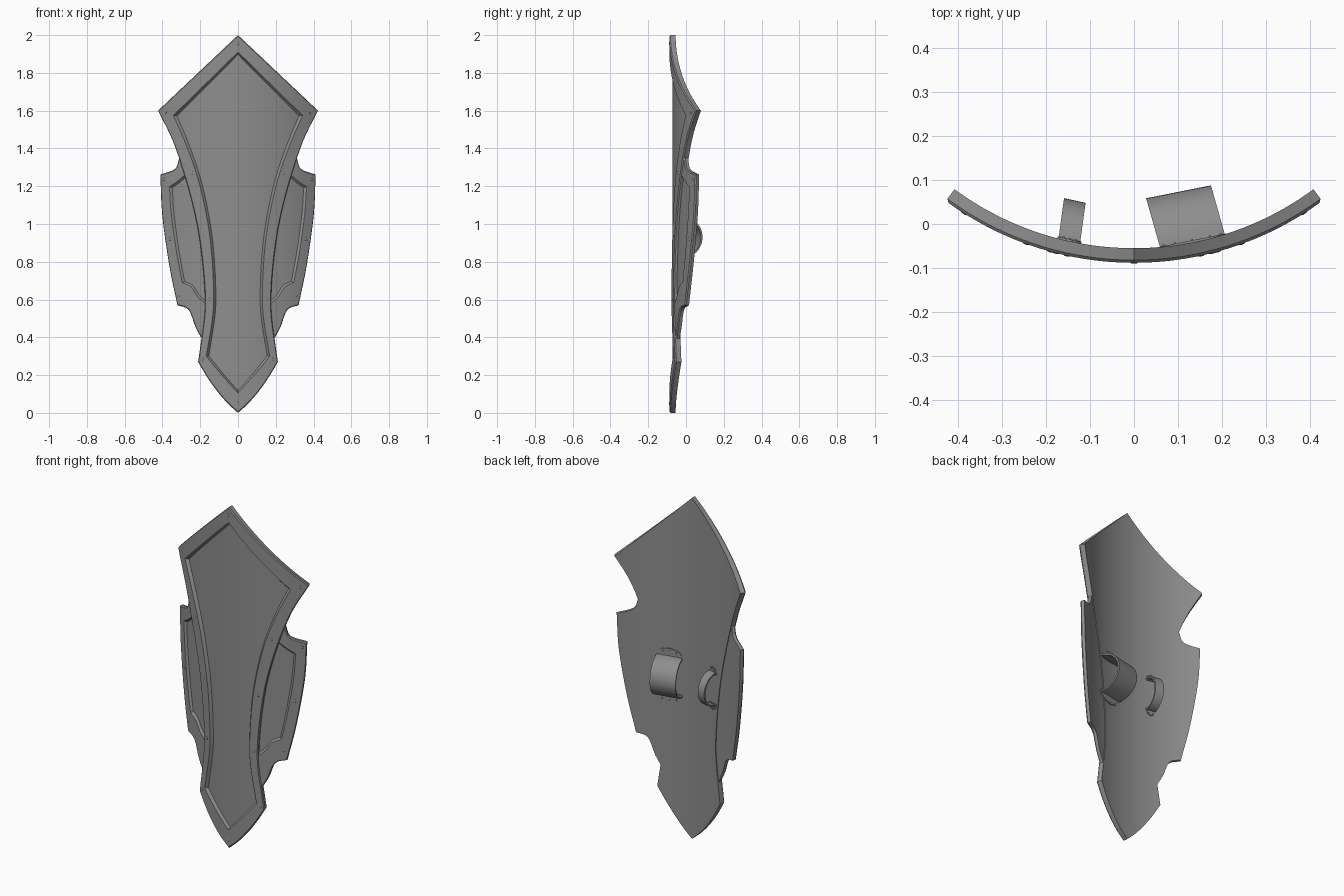
import bpy, bmesh, math
from mathutils import Matrix, Vector

if "Cube" in bpy.data.objects:
    bpy.data.objects.remove(bpy.data.objects["Cube"])

R, YC = 0.72, 0.632          # front radius and axis of the cylindrical bend
BACK = 0.687                 # radius of the rear face

iron = bpy.data.materials.new("dark_iron")
iron.diffuse_color = (0.27, 0.27, 0.27, 1)
iron.use_nodes = True
iron.node_tree.nodes["Principled BSDF"].inputs["Base Color"].default_value = iron.diffuse_color


def bend(x, r, z):
    return Vector((r * x / R, YC - r * math.sqrt(1 - (x / R) ** 2), z))


def spline(p, n=4):
    # Catmull-Rom curve through p, without the last point
    if len(p) == 2:
        return [Vector(p[0])]
    q = [Vector(v) for v in p]
    q = [2 * q[0] - q[1]] + q + [2 * q[-1] - q[-2]]
    out = []
    for i in range(1, len(q) - 2):
        a, b, c, d = q[i - 1:i + 3]
        for k in range(n):
            t = k / n
            out.append(0.5 * (2 * b + (c - a) * t + (2 * a - 5 * b + 4 * c - d) * t * t
                              + (3 * b - a - 3 * c + d) * t ** 3))
    return out


def path(*segs):
    return [v for s in segs for v in spline(s)]


def inset(p, d):
    n = len(p)
    area = sum(p[i].cross(p[(i + 1) % n]) for i in range(n))
    s = d if area > 0 else -d
    out = []
    for i in range(n):
        e1, e2 = (p[i] - p[i - 1]).normalized(), (p[(i + 1) % n] - p[i]).normalized()
        n1, n2 = Vector((-e1.y, e1.x)), Vector((-e2.y, e2.x))
        out.append(p[i] + (n1 + n2) * s / max(1 + n1.dot(n2), 0.5))
    return out


def finish(bm, name, angle=30):
    bmesh.ops.recalc_face_normals(bm, faces=bm.faces)
    me = bpy.data.meshes.new(name)
    bm.to_mesh(me)
    bm.free()
    me.materials.append(iron)
    ob = bpy.data.objects.new(name, me)
    bpy.context.collection.objects.link(ob)
    bpy.ops.object.select_all(action='DESELECT')
    ob.select_set(True)
    bpy.context.view_layer.objects.active = ob
    bpy.ops.object.shade_smooth_by_angle(angle=math.radians(angle))
    return ob


def plate(name, rings, side=1):
    # stacked outlines capped at both ends, sliced into strips, then bent
    bm = bmesh.new()
    loops = [[bm.verts.new((side * v.x, r, v.y)) for v in p] for p, r in rings]
    n = len(loops[0])
    for a, b in zip(loops, loops[1:]):
        for i in range(n):
            j = (i + 1) % n
            bm.faces.new((a[i], a[j], b[j], b[i]))
    bm.faces.new(loops[0])
    bm.faces.new(loops[-1])
    bm.normal_update()
    bmesh.ops.triangulate(bm, faces=bm.faces[:])
    for k in range(-16, 17):
        bmesh.ops.bisect_plane(bm, geom=bm.verts[:] + bm.edges[:] + bm.faces[:], dist=1e-5,
                               plane_co=(k * 0.026, 0, 0), plane_no=(1, 0, 0))
    for v in bm.verts:
        v.co = bend(*v.co)
    return finish(bm, name)


def mirrored(half, last):
    return half + [Vector(last)] + [Vector((-v.x, v.y)) for v in reversed(half[1:])]


def framed(outer, inner, back, front, floor):
    return [(outer, back), (outer, front - 0.006), (inset(outer, 0.005), front),
            (inner, front), (inset(inner, 0.009), floor)]


# main body with raised rim
outer = mirrored(path(
    [(0, 2), (0.427, 1.6)],
    [(0.427, 1.6), (0.348, 1.44), (0.28, 1.24), (0.23, 1.05), (0.2, 0.88), (0.18, 0.68), (0.179, 0.52), (0.213, 0.27)],
    [(0.213, 0.27), (0.165, 0.19), (0.113, 0.117), (0.058, 0.053), (0, 0)]), (0, 0))
inner = mirrored(path(
    [(0, 1.91), (0.342, 1.575)],
    [(0.342, 1.575), (0.275, 1.42), (0.212, 1.24), (0.168, 1.05), (0.143, 0.88), (0.13, 0.68), (0.133, 0.52), (0.168, 0.3)],
    [(0.168, 0.3), (0.126, 0.248), (0.084, 0.198), (0.042, 0.151), (0, 0.105)]), (0, 0.105))
plate("shield_body", framed(outer, inner, BACK, R, 0.703))

# side wings, tucked under the rim
w_out = path(
    [(0.285, 1.37), (0.315, 1.352), (0.338, 1.292), (0.418, 1.262)],
    [(0.418, 1.262), (0.408, 1.05), (0.37, 0.78), (0.326, 0.57)],
    [(0.326, 0.57), (0.265, 0.545), (0.227, 0.45), (0.175, 0.36)],
    [(0.175, 0.36), (0.155, 0.55), (0.155, 0.68), (0.17, 0.88), (0.2, 1.05), (0.245, 1.24), (0.285, 1.37)])
w_in = path(
    [(0.26, 1.275), (0.295, 1.25), (0.325, 1.225), (0.366, 1.197)],
    [(0.366, 1.197), (0.356, 1.05), (0.328, 0.85), (0.298, 0.69)],
    [(0.298, 0.69), (0.252, 0.668), (0.215, 0.615), (0.165, 0.57)],
    [(0.165, 0.57), (0.161, 0.62), (0.163, 0.7), (0.178, 0.88), (0.208, 1.05), (0.25, 1.22), (0.26, 1.275)])
for side, tag in ((1, "right"), (-1, "left")):
    plate("wing_" + tag, framed(w_out, w_in, 0.691, 0.714, 0.702), side)

# rim rivets
body_rivets = [(0.386, 1.59), (0.245, 1.27), (0.177, 0.935), (0.152, 0.6), (0.19, 0.285)]
wing_rivets = [(0.395, 1.235), (0.363, 0.92), (0.313, 0.625)]
spots = [(0, 1.955, R), (0, 0.05, R)]
for s in (1, -1):
    spots += [(s * x, z, R) for x, z in body_rivets] + [(s * x, z, 0.714) for x, z in wing_rivets]
bm = bmesh.new()
for x, z, r in spots:
    m = Matrix.Translation(bend(x, r, z)) @ Matrix.Rotation(math.asin(x / R), 4, 'Z') @ Matrix.Diagonal((1, 0.25, 1, 1))
    bmesh.ops.create_uvsphere(bm, u_segments=10, v_segments=6, radius=0.008, matrix=m)
finish(bm, "rim_rivets", 60)


def strap(name, x0, z0, width, height, rz, ph):
    # arched band with riveted scalloped foot plates on the rear face
    lean = Matrix.Identity(4)
    lean[0][1] = -0.08
    frame = Matrix.Translation(bend(x0, BACK, z0)) @ Matrix.Rotation(math.asin(x0 / R), 4, 'Z') @ lean
    bm = bmesh.new()
    n, t, hw = 24, 0.009, width / 2
    rows = []
    for i in range(n + 1):
        a = math.pi * i / n
        c, s = math.cos(a), math.sin(a)
        rows.append([bm.verts.new((x, (height - d) * s - 0.003, (rz - d) * c))
                     for x, d in ((-hw, 0), (hw, 0), (hw, t), (-hw, t))])
    for a, b in zip(rows, rows[1:]):
        for k in range(4):
            j = (k + 1) % 4
            bm.faces.new((a[k], a[j], b[j], b[k]))
    bm.faces.new(rows[0])
    bm.faces.new(rows[-1])
    bm.transform(frame)
    finish(bm, name)

    bm = bmesh.new()
    for s in (1, -1):
        z = s * (rz - 0.015)
        pts = []
        for i in range(41):
            a = math.pi * i / 40
            k = 1 + 0.07 * abs(math.sin(5 * a))
            pts.append((hw * 1.06 * k * math.cos(a), z + s * ph * k * math.sin(a)))
        lo = [bm.verts.new((x, -0.004, q)) for x, q in pts]
        hi = [bm.verts.new((x, 0.005, q)) for x, q in pts]
        bm.faces.new(lo)
        bm.faces.new(hi)
        for i in range(41):
            j = (i + 1) % 41
            bm.faces.new((lo[i], lo[j], hi[j], hi[i]))
        for i in range(5):
            a = math.pi * (i + 0.5) / 5
            m = Matrix.Translation((hw * 0.92 * math.cos(a), 0.004, z + s * ph * 0.85 * math.sin(a)))
            bmesh.ops.create_uvsphere(bm, u_segments=8, v_segments=6, radius=0.004, matrix=m)
    bm.transform(frame)
    finish(bm, name + "_feet", 40)


# arm strap and hand grip
strap("arm_strap", 0.14, 0.93, 0.15, 0.122, 0.115, 0.055)
strap("hand_grip", -0.154, 0.93, 0.05, 0.096, 0.1, 0.04)
